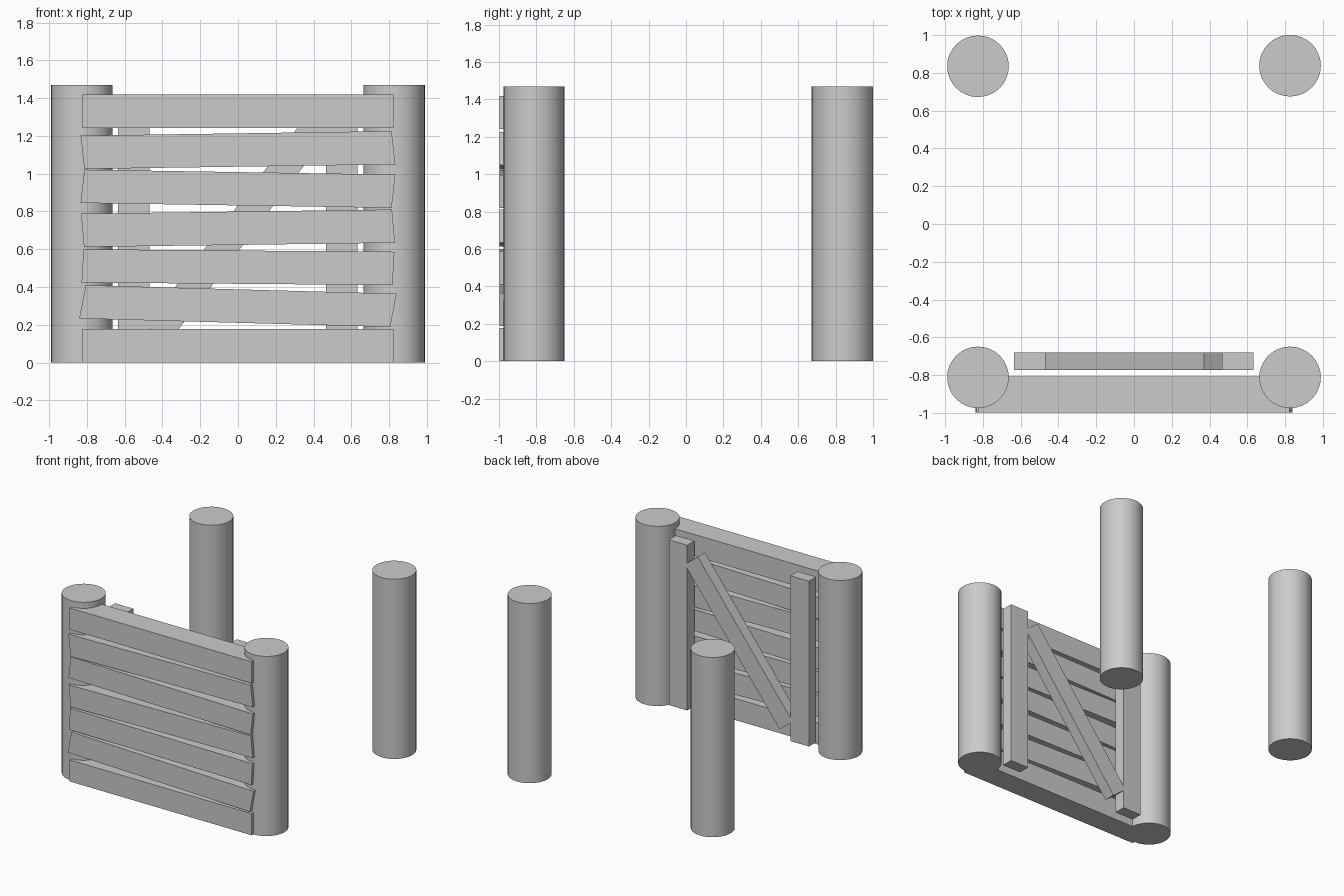
import bpy

if "Cube" in bpy.data.objects:
    bpy.data.objects.remove(bpy.data.objects["Cube"])


def prism(name, outline, y0, y1):
    """Extrude an x-z outline (counter-clockwise seen from the front) along y."""
    n = len(outline)
    verts = [(x, y, z) for y in (y0, y1) for x, z in outline]
    faces = [tuple(range(n)), tuple(reversed(range(n, 2 * n)))]
    faces += [((i + 1) % n, i, n + i, n + (i + 1) % n) for i in range(n)]
    mesh = bpy.data.meshes.new(name)
    mesh.from_pydata(verts, [], faces)
    obj = bpy.data.objects.new(name, mesh)
    bpy.context.collection.objects.link(obj)
    return obj


# Four round corner posts
POST_R, POST_H = 0.163, 1.468
for name, x, y in (("front_left_post", -0.826, -0.812),
                   ("front_right_post", 0.826, -0.812),
                   ("back_left_post", -0.826, 0.835),
                   ("back_right_post", 0.826, 0.838)):
    bpy.ops.mesh.primitive_cylinder_add(vertices=32, radius=POST_R, depth=POST_H,
                                        location=(x, y, POST_H / 2))
    bpy.context.object.name = name
    bpy.ops.object.shade_smooth_by_angle()

# Crooked horizontal planks: centre height, rise of the right end, lean of the ends
PLANK_HW, PLANK_HH = 0.823, 0.088
planks = ((0.089, 0, 0), (0.299, -0.045, 0.017), (0.505, -0.013, 0.005),
          (0.711, 0.022, -0.008), (0.920, -0.026, 0.010),
          (1.125, 0.024, -0.010), (1.330, 0, 0))
for i, (z, rise, lean) in enumerate(planks):
    h = rise / 2
    prism(f"gate_plank_{i + 1}",
          [(-PLANK_HW - lean, z - h - PLANK_HH), (PLANK_HW - lean, z + h - PLANK_HH),
           (PLANK_HW + lean, z + h + PLANK_HH), (-PLANK_HW + lean, z - h + PLANK_HH)],
          -0.998, -0.807)

# Upright battens behind the planks
BACK = (-0.773, -0.68)
for name, x in (("left_batten", -0.552), ("right_batten", 0.549)):
    prism(name, [(x - 0.083, 0.035), (x + 0.083, 0.035),
                 (x + 0.083, 1.385), (x - 0.083, 1.385)], *BACK)

# Diagonal brace between the battens
prism("diagonal_brace", [(-0.37, 0.105), (0.488, 1.223),
                         (0.37, 1.315), (-0.488, 0.197)], *BACK)
